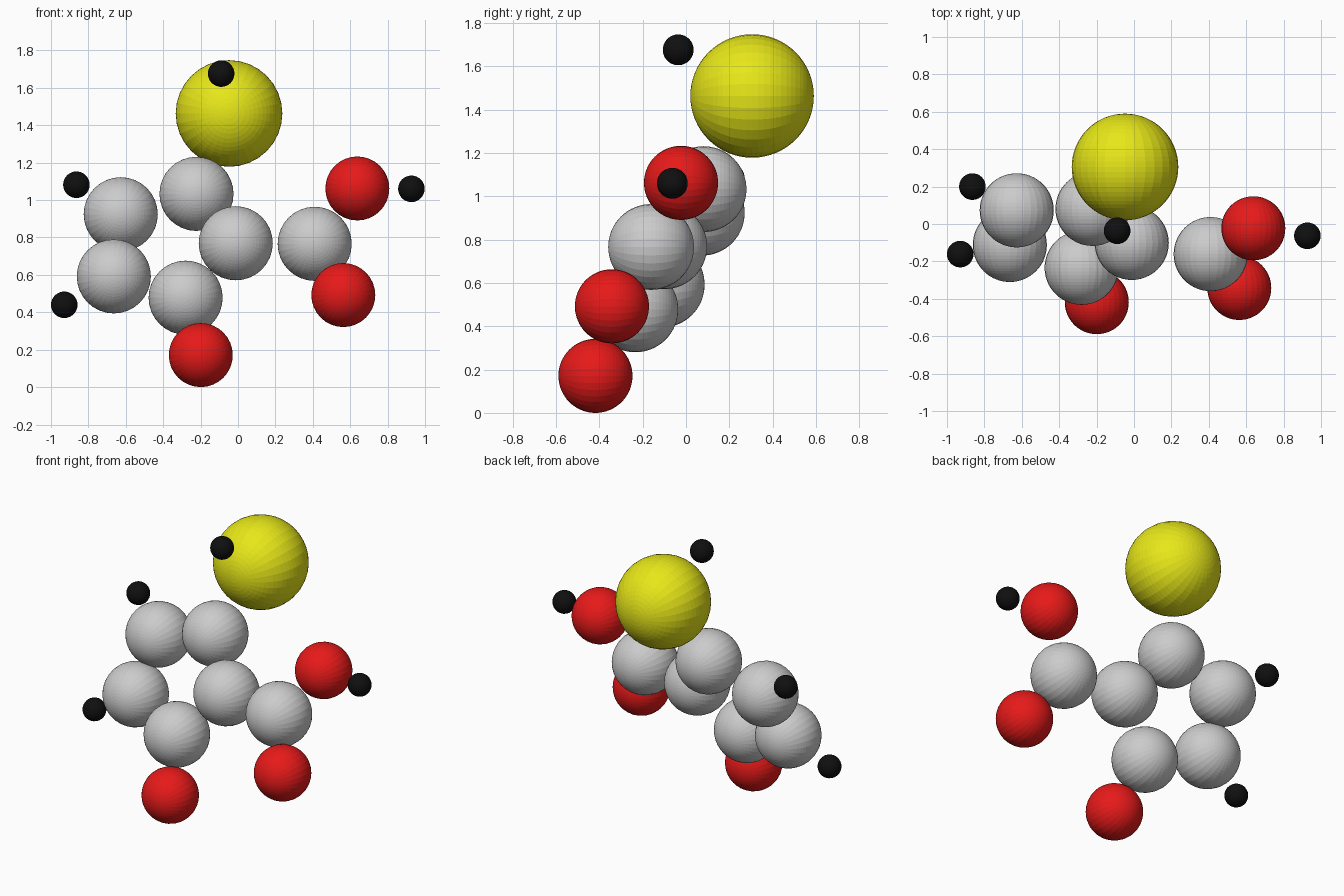
import bpy
from math import radians

if "Cube" in bpy.data.objects:
    bpy.data.objects.remove(bpy.data.objects["Cube"])


def colour(name, rgb):
    mat = bpy.data.materials.new(name)
    mat.diffuse_color = (*rgb, 1)
    mat.use_nodes = True
    mat.node_tree.nodes["Principled BSDF"].inputs["Base Color"].default_value = mat.diffuse_color
    return mat


RED = colour("red", (0.8, 0.01, 0.01))
YELLOW = colour("yellow", (0.8, 0.8, 0.01))
BLACK = colour("black", (0.005, 0.005, 0.005))


# Faceted ball with its poles facing front and back
def atoms(name, radius, mat, centres):
    for i, centre in enumerate(centres, 1):
        bpy.ops.mesh.primitive_uv_sphere_add(
            segments=32, ring_count=32, radius=radius,
            location=centre, rotation=(radians(90), 0, 0))
        ball = bpy.context.object
        ball.name = f"{name}_{i}"
        if mat:
            ball.data.materials.append(mat)


# Five-membered ring, then the side-chain carbon
atoms("carbon_atom", 0.198, None, [
    (-0.222, 0.081, 1.033),
    (-0.627, 0.073, 0.924),
    (-0.664, -0.112, 0.592),
    (-0.28, -0.234, 0.478),
    (-0.012, -0.101, 0.769),
    (0.41, -0.161, 0.766)])

# Oxygens on the side chain and the ring
atoms("oxygen_atom", 0.171, RED, [
    (0.638, -0.023, 1.062),
    (0.563, -0.342, 0.492),
    (-0.199, -0.418, 0.171)])

# Large sulphur on top
atoms("sulphur_atom", 0.285, YELLOW, [(-0.048, 0.305, 1.463)])

# Small hydrogens
atoms("hydrogen_atom", 0.071, BLACK, [
    (-0.09, -0.036, 1.676),
    (-0.864, 0.2, 1.082),
    (-0.929, -0.161, 0.44),
    (0.927, -0.063, 1.06)])
